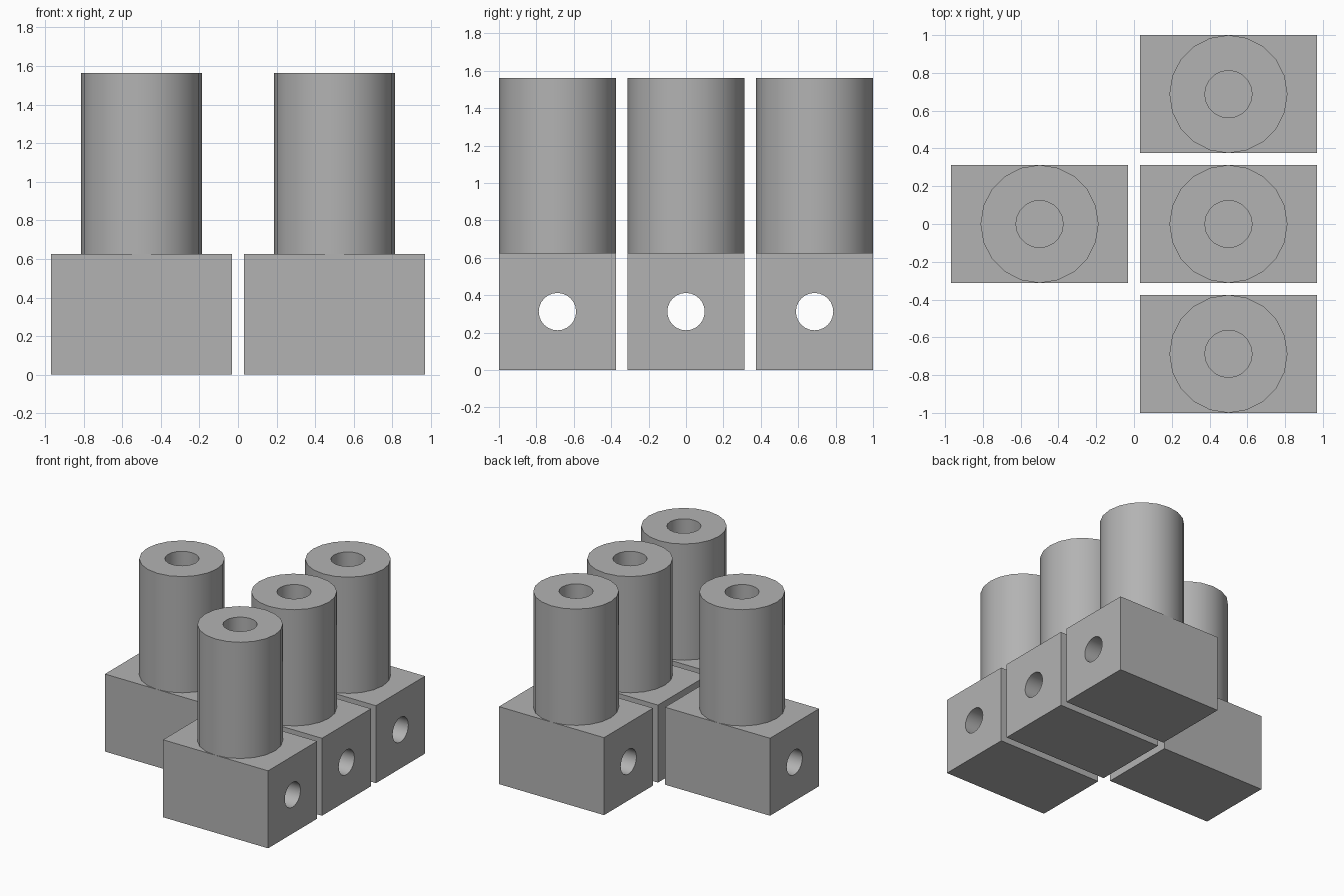
import bpy, bmesh, math

if "Cube" in bpy.data.objects:
    bpy.data.objects.remove(bpy.data.objects["Cube"])

BLOCK = (0.9375, 0.625, 0.625)      # base block size
TOP = 1.5625                        # height of the tube top
R_TUBE, R_BORE, R_HOLE = 0.3125, 0.125, 0.1
CENTRES = [(0.5, -0.6875), (0.5, 0), (0.5, 0.6875), (-0.5, 0)]

grey = bpy.data.materials.new("grey")
grey.diffuse_color = (0.45, 0.45, 0.45, 1)
grey.use_nodes = True
grey.node_tree.nodes["Principled BSDF"].inputs["Base Color"].default_value = grey.diffuse_color


def finish(ob):
    """Apply the material and smooth the round walls."""
    ob.data.materials.clear()
    ob.data.materials.append(grey)
    bpy.ops.object.select_all(action='DESELECT')
    ob.select_set(True)
    bpy.context.view_layer.objects.active = ob
    bpy.ops.object.shade_smooth_by_angle(angle=math.radians(30))


def make_block(x, y):
    """Block with a round hole running through it along x."""
    bpy.ops.mesh.primitive_cube_add(size=1, location=(x, y, BLOCK[2] / 2))
    block = bpy.context.object
    block.name = "base_block"
    block.scale = BLOCK
    bpy.ops.object.transform_apply(location=False, rotation=False, scale=True)
    bpy.ops.mesh.primitive_cylinder_add(
        vertices=24, radius=R_HOLE, depth=1.2,
        location=(x, y, BLOCK[2] / 2), rotation=(0, math.pi / 2, 0))
    cutter = bpy.context.object
    cutter.hide_render = True
    mod = block.modifiers.new("cross_hole", 'BOOLEAN')
    mod.operation, mod.object, mod.solver = 'DIFFERENCE', cutter, 'EXACT'
    bpy.context.view_layer.objects.active = block
    bpy.ops.object.modifier_apply(modifier=mod.name)
    bpy.data.objects.remove(cutter)
    finish(block)


def make_tube(x, y, sides=20):
    """Hollow post whose bore ends on the block top."""
    bm = bmesh.new()
    z0 = BLOCK[2]
    profile = [(R_TUBE, z0), (R_TUBE, TOP), (R_BORE, TOP), (R_BORE, z0)]
    rings = []
    for r, z in profile:
        rings.append([bm.verts.new((r * math.cos(2 * math.pi * i / sides),
                                    r * math.sin(2 * math.pi * i / sides), z))
                      for i in range(sides)])
    for a, b in zip(rings, rings[1:]):
        for i in range(sides):
            j = (i + 1) % sides
            bm.faces.new((a[i], a[j], b[j], b[i]))
    mesh = bpy.data.meshes.new("tube")
    bm.to_mesh(mesh)
    bm.free()
    tube = bpy.data.objects.new("tube", mesh)
    tube.location = (x, y, 0)
    bpy.context.collection.objects.link(tube)
    finish(tube)


for cx, cy in CENTRES:
    make_block(cx, cy)
    make_tube(cx, cy)
